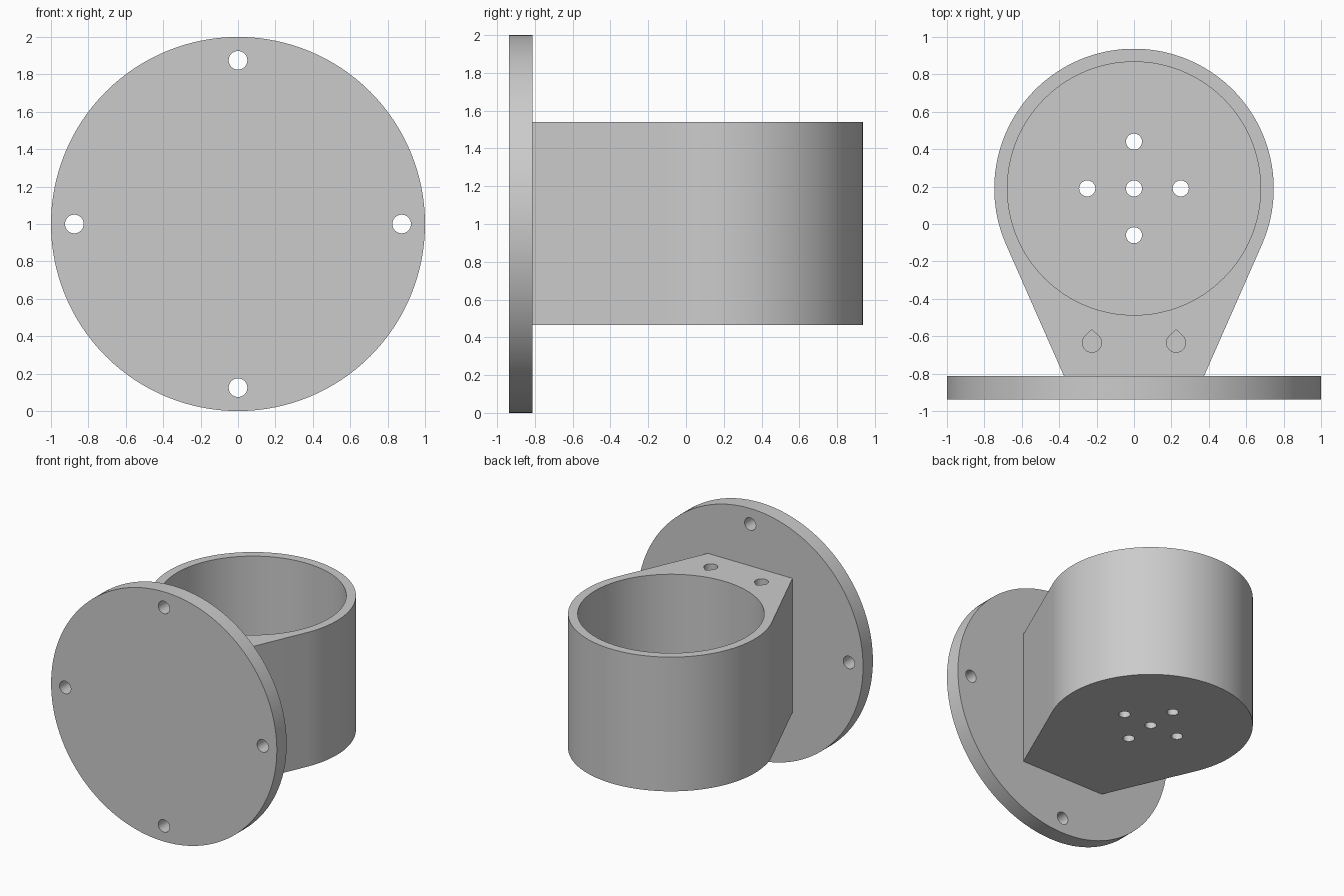
import bpy, bmesh
from math import pi, sin, cos, atan2, acos, hypot, radians
from mathutils import Matrix

if "Cube" in bpy.data.objects:
    bpy.data.objects.remove(bpy.data.objects["Cube"], do_unlink=True)

grey = bpy.data.materials.new("plain grey")
grey.use_nodes = True
COLOUR = (0.6, 0.6, 0.6, 1)
grey.diffuse_color = COLOUR
grey.node_tree.nodes["Principled BSDF"].inputs["Base Color"].default_value = COLOUR


def arc(cx, cy, r, start, end, n):
    """Points along an arc, both ends included."""
    return [(cx + r * cos(start + (end - start) * i / n),
             cy + r * sin(start + (end - start) * i / n)) for i in range(n + 1)]


def circle(cx, cy, r, n):
    return arc(cx, cy, r, 0, 2 * pi, n)[:-1]


def prism(name, outlines, z0, z1, matrix=Matrix()):
    """Extrude one or more closed outlines from z0 to z1."""
    bm = bmesh.new()
    for outline in outlines:
        face = bm.faces.new([bm.verts.new((x, y, z0)) for x, y in outline])
        top = bmesh.ops.extrude_face_region(bm, geom=[face])["geom"]
        for v in top:
            if isinstance(v, bmesh.types.BMVert):
                v.co.z = z1
    bmesh.ops.recalc_face_normals(bm, faces=bm.faces)
    bm.transform(matrix)
    mesh = bpy.data.meshes.new(name)
    bm.to_mesh(mesh)
    bm.free()
    mesh.materials.append(grey)
    obj = bpy.data.objects.new(name, mesh)
    bpy.context.collection.objects.link(obj)
    return obj


def cut(target, cutters):
    """Subtract the cutters, apply the result and shade it smooth."""
    bpy.ops.object.select_all(action='DESELECT')
    bpy.context.view_layer.objects.active = target
    target.select_set(True)
    for cutter in cutters:
        mod = target.modifiers.new("cut", 'BOOLEAN')
        mod.operation = 'DIFFERENCE'
        mod.solver = 'EXACT'
        mod.object = cutter
        bpy.ops.object.modifier_apply(modifier=mod.name)
        bpy.data.objects.remove(cutter, do_unlink=True)
    bpy.ops.object.shade_smooth_by_angle(angle=radians(20))


# Round mounting plate with four bolt holes, standing upright at the front
upright = Matrix.Translation((0, 0, 1)) @ Matrix.Rotation(pi / 2, 4, 'X')
plate = prism("mounting_plate", [circle(0, 0, 1, 128)], 0.812, 0.937, upright)
bolts = [circle(0.875 * cos(a), 0.875 * sin(a), 0.05, 32)
         for a in (0, pi / 2, pi, 3 * pi / 2)]
cut(plate, [prism("bolt_cutter", bolts, 0.7, 1.1, upright)])

# Cup holder: round body tapering along tangents to the plate
CY, R, NECK, FRONT = 0.19, 0.747, 0.375, -0.812
BOTTOM, TOP, FLOOR = 0.465, 1.54, 0.065
drop = FRONT - CY
tangent = atan2(drop, NECK) + acos(R / hypot(NECK, drop))
outline = arc(0, CY, R, tangent, pi - tangent, 96)
outline += [(-NECK, FRONT), (NECK, FRONT)]
holder = prism("cup_holder", [outline], BOTTOM, TOP)

# Cup bore, drain holes in the floor, and blind teardrop screw holes
bore = prism("bore_cutter", [circle(0, CY, 0.677, 128)], BOTTOM + FLOOR, TOP + 0.2)
spots = [(0, 0), (0.25, 0), (-0.25, 0), (0, 0.25), (0, -0.25)]
drains = prism("drain_cutter", [circle(x, CY + y, 0.043, 32) for x, y in spots],
               BOTTOM - 0.1, BOTTOM + FLOOR + 0.1)
teardrops = [arc(x, -0.635, 0.051, 3 * pi / 4, 9 * pi / 4, 32) + [(x, -0.565)]
             for x in (-0.225, 0.225)]
screws = prism("screw_cutter", teardrops, TOP - 0.4, TOP + 0.1)
cut(holder, [bore, drains, screws])
